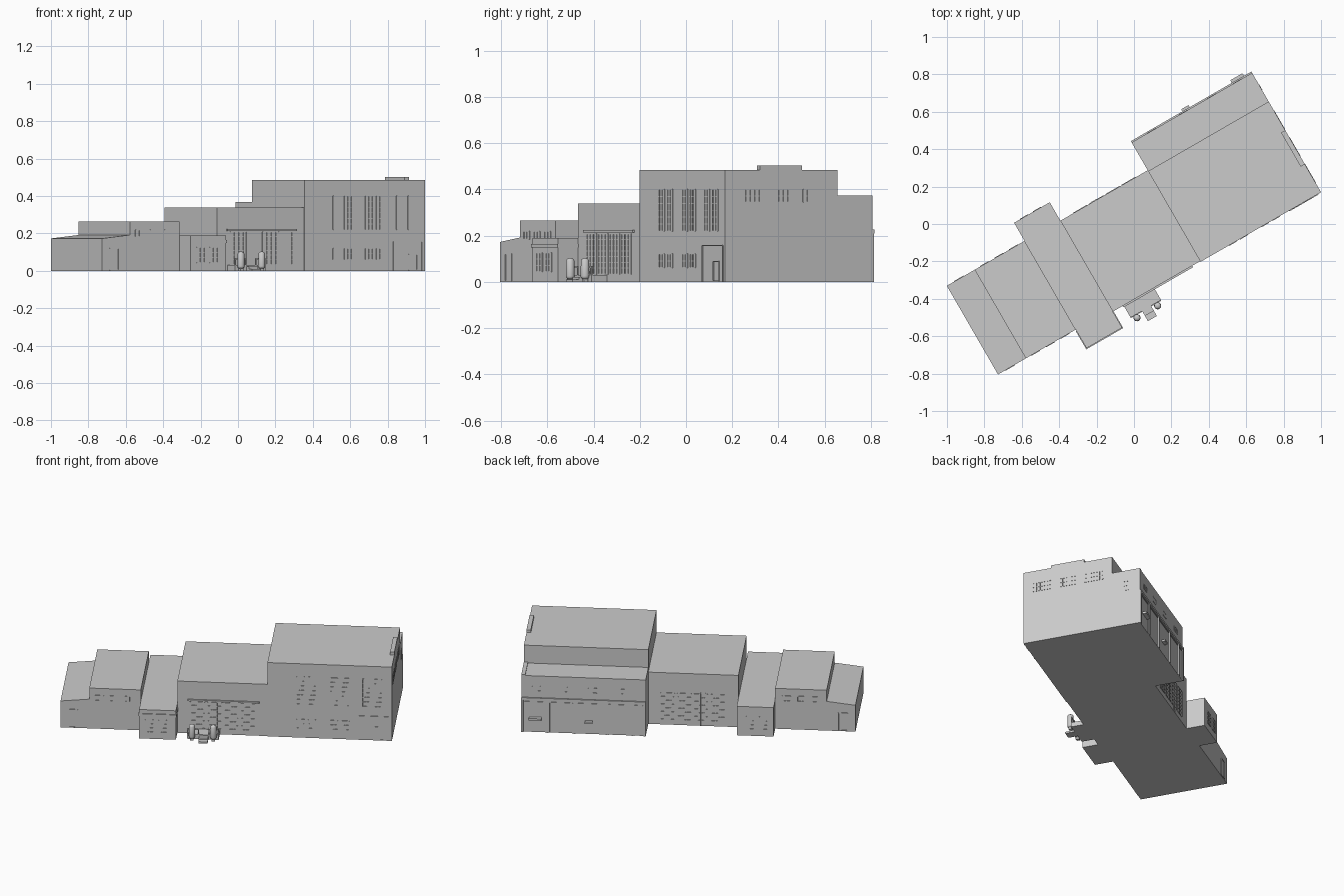
import bpy, bmesh, math
from mathutils import Matrix

if "Cube" in bpy.data.objects:
    bpy.data.objects.remove(bpy.data.objects["Cube"])

TURN = Matrix.Rotation(math.radians(30), 4, 'Z')   # whole building is turned 30 degrees


def finish(name, bm):
    bmesh.ops.recalc_face_normals(bm, faces=bm.faces)
    me = bpy.data.meshes.new(name)
    bm.to_mesh(me)
    bm.free()
    ob = bpy.data.objects.new(name, me)
    ob.matrix_world = TURN
    bpy.context.collection.objects.link(ob)
    return ob


def add_box(bm, a0, a1, b0, b1, z0, z1):
    m = Matrix.Translation(((a0 + a1) / 2, (b0 + b1) / 2, (z0 + z1) / 2))
    m = m @ Matrix.Diagonal((abs(a1 - a0), abs(b1 - b0), z1 - z0, 1))
    bmesh.ops.create_cube(bm, size=1, matrix=m)


def boxes(name, *specs):
    bm = bmesh.new()
    for s in specs:
        add_box(bm, *s)
    return finish(name, bm)


def prism(name, profile, b0, b1):
    # profile in the length/height plane, extruded across the depth
    bm = bmesh.new()
    f = bm.faces.new([bm.verts.new((a, b0, z)) for a, z in profile])
    ext = bmesh.ops.extrude_face_region(bm, geom=[f])
    bmesh.ops.translate(bm, vec=(0, b1 - b0, 0),
                        verts=[v for v in ext['geom'] if isinstance(v, bmesh.types.BMVert)])
    return finish(name, bm)


def frame(name, wall, side, s0, s1, z0, z1, cols=2, rows=3, t=0.004, d=0.004, foot=True):
    # thin proud frame with mullions; side 'f' front, 'b' back, 'r' right end
    bars = []
    for i in range(cols + 1):
        c = s0 + (s1 - s0) * i / cols
        bars.append((c - t / 2, c + t / 2, z0, z1))
    for j in range(0 if foot else 1, rows + 1):
        c = z0 + (z1 - z0) * j / rows
        bars.append((s0, s1, c - t / 2, c + t / 2))
    bm = bmesh.new()
    for p, q, u, w in bars:
        u = max(u, 0.0)
        if side == 'f':
            add_box(bm, p, q, wall - d, wall + d, u, w)
        elif side == 'b':
            add_box(bm, p, q, wall - d, wall + d, u, w)
        else:
            add_box(bm, wall - d, wall + d, p, q, u, w)
    return finish(name, bm)


# Main volumes
boxes("tall_hall", (0.207, 0.951, -0.353, 0.207, 0, 0.485))
boxes("rear_hall", (0.207, 0.951, 0.207, 0.384, 0, 0.368))
boxes("middle_hall", (-0.332, 0.207, -0.349, 0.212, 0, 0.34))
boxes("cross_block", (-0.552, -0.332, -0.448, 0.326, 0, 0.19))
boxes("wing", (-0.86, -0.552, -0.333, 0.214, 0, 0.265))
prism("low_end", [(-1.032, 0), (-0.86, 0), (-0.86, 0.192), (-1.032, 0.173)], -0.333, 0.214)

# Parapets
boxes("end_parapet", (0.925, 0.951, -0.18, 0.03, 0.485, 0.503))
boxes("rear_parapet", (0.927, 0.951, 0.207, 0.384, 0.366, 0.374))

# Tall hall front openings
for i, (s0, s1) in enumerate([(0.383, 0.497), (0.583, 0.695), (0.775, 0.89)]):
    for k, c in enumerate((s0 + 0.022, s1 - 0.022)):
        frame(f"tall_window_{i}_{k}", -0.353, 'f', c - 0.022, c + 0.022, 0.22, 0.4, 2, 6, d=0.003)
    if i < 2:
        for k, c in enumerate((s0 + 0.022, s1 - 0.022)):
            frame(f"low_window_{i}_{k}", -0.353, 'f', c - 0.022, c + 0.022, 0.062, 0.12, 2, 2, d=0.003)
frame("loading_gate_frame", -0.353, 'f', 0.755, 0.932, 0, 0.157, 1, 1, d=0.004, foot=False)
frame("gate_side_door", -0.353, 'f', 0.85, 0.90, 0.005, 0.088, 1, 1, d=0.004)

# Right end window strips
for i, c in enumerate((-0.238, -0.073, 0.093)):
    frame(f"end_window_{i}", 0.951, 'r', c - 0.057, c + 0.057, 0.345, 0.4, 5, 2, d=0.002)
frame("rear_end_window", 0.951, 'r', 0.28, 0.31, 0.24, 0.3, 1, 2, d=0.002)

# Rear hall: pilasters, band course, lintels and high windows
cuts = [0.945, 0.795, 0.633, 0.441, 0.285, 0.213]
boxes("rear_pilasters", *[(c - 0.006, c + 0.006, 0.38, 0.391, 0, 0.21) for c in cuts])
boxes("rear_band", (0.207, 0.951, 0.38, 0.392, 0.21, 0.226))
boxes("rear_door_canopies", (0.83, 0.905, 0.38, 0.408, 0.085, 0.098),
      (0.525, 0.57, 0.38, 0.405, 0.075, 0.088))
for i, (p, q) in enumerate(zip(cuts, cuts[1:])):
    frame(f"rear_bay_{i}", 0.384, 'b', q + 0.012, p - 0.012, 0.0, 0.198, 1, 1, d=0.003, foot=False)
for i, c in enumerate((0.86, 0.7, 0.525, 0.33)):
    frame(f"rear_window_{i}", 0.384, 'b', c - 0.025, c + 0.025, 0.27, 0.3, 2, 1, d=0.002)

# Middle hall lattice glazing on both long faces
for side, wall in (('f', -0.349), ('b', 0.212)):
    for i in range(4):
        s = -0.25 + i * 0.1
        frame(f"lattice_{side}_{i}", wall, side, s, s + 0.082, 0.035, 0.208, 3, 7, d=0.003)
boxes("front_ledge", (-0.272, 0.158, -0.358, -0.345, 0.214, 0.224))
frame("back_door", 0.212, 'b', -0.135, -0.105, 0, 0.215, 1, 1, d=0.004, foot=False)

# Cross block band and windows
boxes("cross_band", (-0.556, -0.328, -0.453, -0.34, 0.149, 0.165))
for side, wall in (('f', -0.448), ('b', 0.326)):
    for i, c in enumerate((-0.49, -0.41)):
        frame(f"cross_window_{side}_{i}", wall, side, c - 0.024, c + 0.024, 0.045, 0.125, 2, 3, d=0.003)

# Wing windows and end doors on both sides
for side, wall in (('f', -0.333), ('b', 0.214)):
    for i, c in enumerate((-0.8, -0.71, -0.62)):
        frame(f"wing_window_{side}_{i}", wall, side, c - 0.025, c + 0.025, 0.185, 0.218, 2, 1, d=0.003)
    frame(f"end_door_{side}", wall, side, -0.985, -0.93, 0.005, 0.12, 1, 1, d=0.003)

# Entrance landing and steps
boxes("entrance_landing", (-0.266, -0.078, -0.428, -0.345, 0, 0.03))
boxes("entrance_steps", (-0.195, -0.14, -0.455, -0.42, 0, 0.022),
      (-0.195, -0.14, -0.487, -0.45, 0, 0.011))
boxes("landing_rails", *[(p, q, -0.428, -0.422, 0.06, 0.068) for p, q in ((-0.266, -0.2), (-0.135, -0.078))],
      *[(c - 0.003, c + 0.003, -0.428, -0.422, 0.03, 0.065) for c in (-0.263, -0.2, -0.135, -0.081)])

# Round-ended bollards flanking the steps
for n, a in (("left", -0.237), ("right", -0.109)):
    bm = bmesh.new()
    bmesh.ops.create_uvsphere(bm, u_segments=16, v_segments=10, radius=0.019)
    for v in bm.verts:
        v.co.z *= 0.8
        v.co.z += 0.088 if v.co.z > 0.001 else 0.025
    bmesh.ops.translate(bm, verts=bm.verts, vec=(a, -0.442, 0))
    ob = finish(f"{n}_bollard", bm)
    boxes(f"{n}_bollard_foot", (a - 0.01, a + 0.01, -0.452, -0.432, 0, 0.015))
    for p in ob.data.polygons:
        p.use_smooth = True
